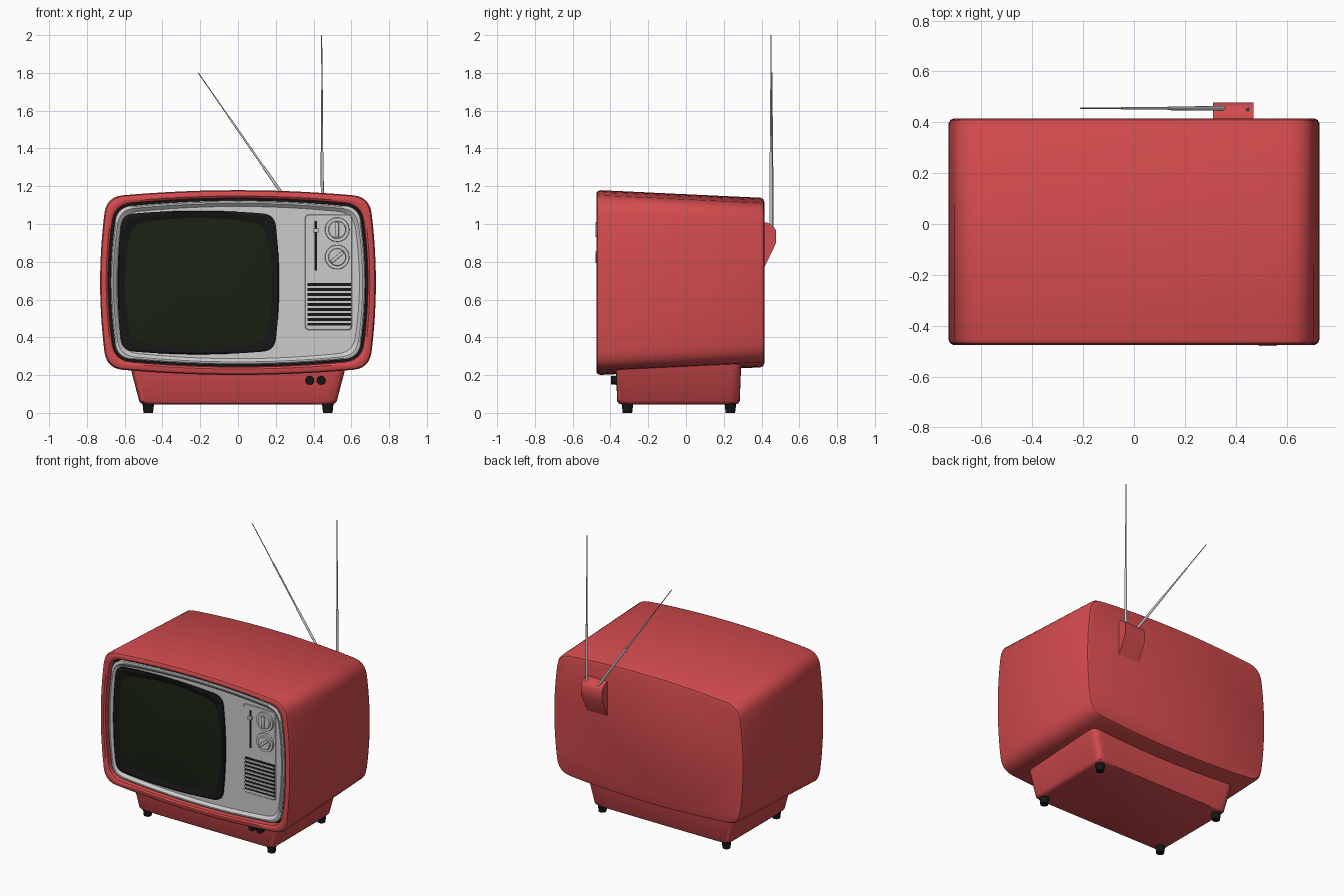
import bpy, bmesh, math
from mathutils import Vector, Matrix

if "Cube" in bpy.data.objects:
    bpy.data.objects.remove(bpy.data.objects["Cube"])


def material(name, rgb):
    m = bpy.data.materials.new(name)
    m.diffuse_color = (*rgb, 1)
    m.use_nodes = True
    m.node_tree.nodes["Principled BSDF"].inputs["Base Color"].default_value = m.diffuse_color
    return m


RED = material("red_plastic", (0.65, 0.07, 0.075))
BLACK = material("black_plastic", (0.008, 0.008, 0.008))
GLASS = material("dark_glass", (0.009, 0.016, 0.006))


def finish(bm, name, mat=None, angle=35):
    bmesh.ops.recalc_face_normals(bm, faces=bm.faces)
    me = bpy.data.meshes.new(name)
    bm.to_mesh(me)
    bm.free()
    ob = bpy.data.objects.new(name, me)
    bpy.context.collection.objects.link(ob)
    if mat:
        me.materials.append(mat)
    bpy.ops.object.select_all(action='DESELECT')
    ob.select_set(True)
    bpy.context.view_layer.objects.active = ob
    bpy.ops.object.shade_smooth_by_angle(angle=math.radians(angle))
    return ob


def outline(w, h, bu, bv, r, n=12):
    """Rounded rectangle with sides bulging by bu (left/right) and bv (top/bottom)."""
    W, H = w - bu, h - bv
    side = lambda t: Vector((w - bu * (t / H) ** 2, t))
    top = lambda t: Vector((t, h - bv * (t / W) ** 2))
    half = []
    half += [side(-(H - r) + 2 * (H - r) * i / n) for i in range(n)]
    a, b, c = side(H - r), top(W - r), Vector((W, H))
    half += [a * (1 - t) ** 2 + c * 2 * t * (1 - t) + b * t * t for t in (i / 6 for i in range(6))]
    half += [top((W - r) - 2 * (W - r) * i / n) for i in range(n)]
    a, b, c = top(-(W - r)), side(H - r), Vector((-W, H))
    b = Vector((-b.x, b.y))
    half += [a * (1 - t) ** 2 + c * 2 * t * (1 - t) + b * t * t for t in (i / 6 for i in range(6))]
    return half + [-p for p in half]


def front_ring(pts, y, cx, cz):
    return [(cx + p.x, y, cz + p.y) for p in pts]


def loft(name, rings, mat=None, closed=False, angle=35):
    bm = bmesh.new()
    vs = [[bm.verts.new(p) for p in ring] for ring in rings]
    n = len(vs[0])
    pairs = list(zip(vs, vs[1:])) + ([(vs[-1], vs[0])] if closed else [])
    for a, b in pairs:
        for i in range(n):
            bm.faces.new((a[i], a[(i + 1) % n], b[(i + 1) % n], b[i]))
    if not closed:
        bm.faces.new(vs[0])
        bm.faces.new(vs[-1])
    return finish(bm, name, mat, angle)


def box(name, center, size, mat=None, bevel=0.0, turn=0):
    bm = bmesh.new()
    bmesh.ops.create_cube(bm, size=1)
    bmesh.ops.scale(bm, vec=size, verts=bm.verts)
    if bevel:
        bmesh.ops.bevel(bm, geom=bm.edges[:], offset=bevel, segments=2, profile=0.5, affect='EDGES')
    bm.transform(Matrix.Translation(center) @ Matrix.Rotation(turn, 4, 'Y'))
    return finish(bm, name, mat)


def rod(name, a, b, r1, r2, mat=None, sides=24):
    a, b = Vector(a), Vector(b)
    bm = bmesh.new()
    bmesh.ops.create_cone(bm, cap_ends=True, segments=sides, radius1=r1, radius2=r2, depth=(b - a).length)
    rot = (b - a).to_track_quat('Z', 'Y').to_matrix().to_4x4()
    bm.transform(Matrix.Translation((a + b) / 2) @ rot)
    return finish(bm, name, mat)


# Cabinet: bulged shell tapering in height towards the back, open recess in front
rings = []
for y, d in ((0.415, 0.022), (0.409, 0.007), (0.393, 0), (-0.453, 0), (-0.468, 0.006), (-0.475, 0.018),
             (-0.475, 0.032), (-0.467, 0.042), (-0.42, 0.044)):
    t = (y + 0.475) / 0.89
    pts = outline(0.73 - d, 0.49 - 0.042 * t - d, 0.035, 0.035, 0.085)
    rings.append(front_ring(pts, y, 0, 0.69))
loft("cabinet", rings, RED)


def face_ring(d, y):
    return front_ring(outline(0.73 - d, 0.49 - d, 0.035, 0.035, 0.075), y, 0, 0.69)


# Dark gap, silver surround and front panel
loft("panel_gap", [face_ring(0.043, -0.415), face_ring(0.043, -0.428)], BLACK)
loft("silver_surround", [face_ring(0.056, -0.42), face_ring(0.056, -0.455), face_ring(0.062, -0.460),
                         face_ring(0.070, -0.460), face_ring(0.088, -0.442), face_ring(0.088, -0.42)], closed=True)
loft("front_panel", [face_ring(0.08, -0.42), face_ring(0.08, -0.443)])


# Screen: black frame and domed glass
def screen_ring(d, y, s=1):
    pts = outline(0.428 - d, 0.38 - d, 0.025 + d * 0.4, 0.02 + d * 0.4, 0.06)
    return front_ring([p * s for p in pts], y, -0.21, 0.69)


loft("screen_frame", [screen_ring(0, -0.43), screen_ring(0, -0.455), screen_ring(0.006, -0.460),
                      screen_ring(0.014, -0.460), screen_ring(0.04, -0.446), screen_ring(0.04, -0.43)],
     BLACK, closed=True)
dome = [(1, -0.43)] + [(s, -0.447 - 0.02 * (1 - s * s)) for s in (1, 0.85, 0.7, 0.5, 0.3, 0.1)]
loft("screen_glass", [screen_ring(0.036, y, s) for s, y in dome], GLASS)


# Control plate
def plate_ring(d, y):
    return front_ring(outline(0.124 - d, 0.306 - d, 0.0005, 0.0005, 0.02), y, 0.479, 0.745)


loft("control_plate", [plate_ring(0, -0.435), plate_ring(0, -0.446), plate_ring(0.003, -0.449)])

# Tuning knobs
for name, z, turn in (("upper", 0.97, 0), ("lower", 0.825, math.radians(50))):
    c = lambda y: (0.525, y, z)
    rod(name + "_dial", c(-0.44), c(-0.460), 0.066, 0.063, sides=32)
    rod(name + "_knob", c(-0.455), c(-0.470), 0.048, 0.044, sides=32)
    box(name + "_grip", c(-0.470), (0.018, 0.02, 0.08), bevel=0.003, turn=turn)

# Volume slider
box("slider_slot", (0.411, -0.448, 0.885), (0.013, 0.006, 0.26), BLACK)
box("slider_knob", (0.411, -0.457, 0.965), (0.03, 0.018, 0.022), bevel=0.003)

# Speaker grille
box("grille_back", (0.482, -0.447, 0.574), (0.23, 0.006, 0.225), BLACK)
for i in range(8):
    box("grille_slat", (0.482, -0.452, 0.482 + i * 0.0265), (0.23, 0.008, 0.011))

# Pedestal base
rings = []
for z, d in ((0.045, 0.022), (0.05, 0.008), (0.062, 0), (0.29, 0)):
    pts = outline(0.52 + 0.26 * (z - 0.05) - d, 0.324 + 0.04 * (z - 0.05) - d, 0.001, 0.001, 0.05)
    rings.append([(p.x, p.y - 0.04, z) for p in pts])
loft("base", rings, RED)

# Feet
for x in (-0.475, 0.475):
    for y in (-0.31, 0.235):
        rod("foot", (x, y, 0), (x, y, 0.06), 0.025, 0.032, BLACK)

# Front buttons on the base
for x in (0.38, 0.44):
    rod("button", (x, -0.35, 0.172), (x, -0.398, 0.172), 0.024, 0.022, BLACK)

# Aerial holder on the back
bm = bmesh.new()
prof = ((0.40, 1.01), (0.43, 1.008), (0.463, 0.988), (0.477, 0.965), (0.477, 0.90), (0.415, 0.77), (0.40, 0.77))
f = bm.faces.new([bm.verts.new((0.31, y, z)) for y, z in prof])
ext = bmesh.ops.extrude_face_region(bm, geom=[f])
bmesh.ops.translate(bm, vec=(0.16, 0, 0), verts=[v for v in ext["geom"] if isinstance(v, bmesh.types.BMVert)])
finish(bm, "aerial_holder", RED)

# Telescopic aerials, each made of three thinning sections
for name, a, b in (("upright", (0.447, 0.45, 0.97), (0.443, 0.45, 2.0)),
                   ("slanted", (0.365, 0.455, 0.97), (-0.21, 0.455, 1.80))):
    a, b = Vector(a), Vector(b)
    for t0, t1, r in ((0, 0.4, 0.0085), (0.4, 0.72, 0.0055), (0.72, 1, 0.003)):
        rod(name + "_aerial", a.lerp(b, t0), a.lerp(b, t1), r, r * 0.9, sides=12)
